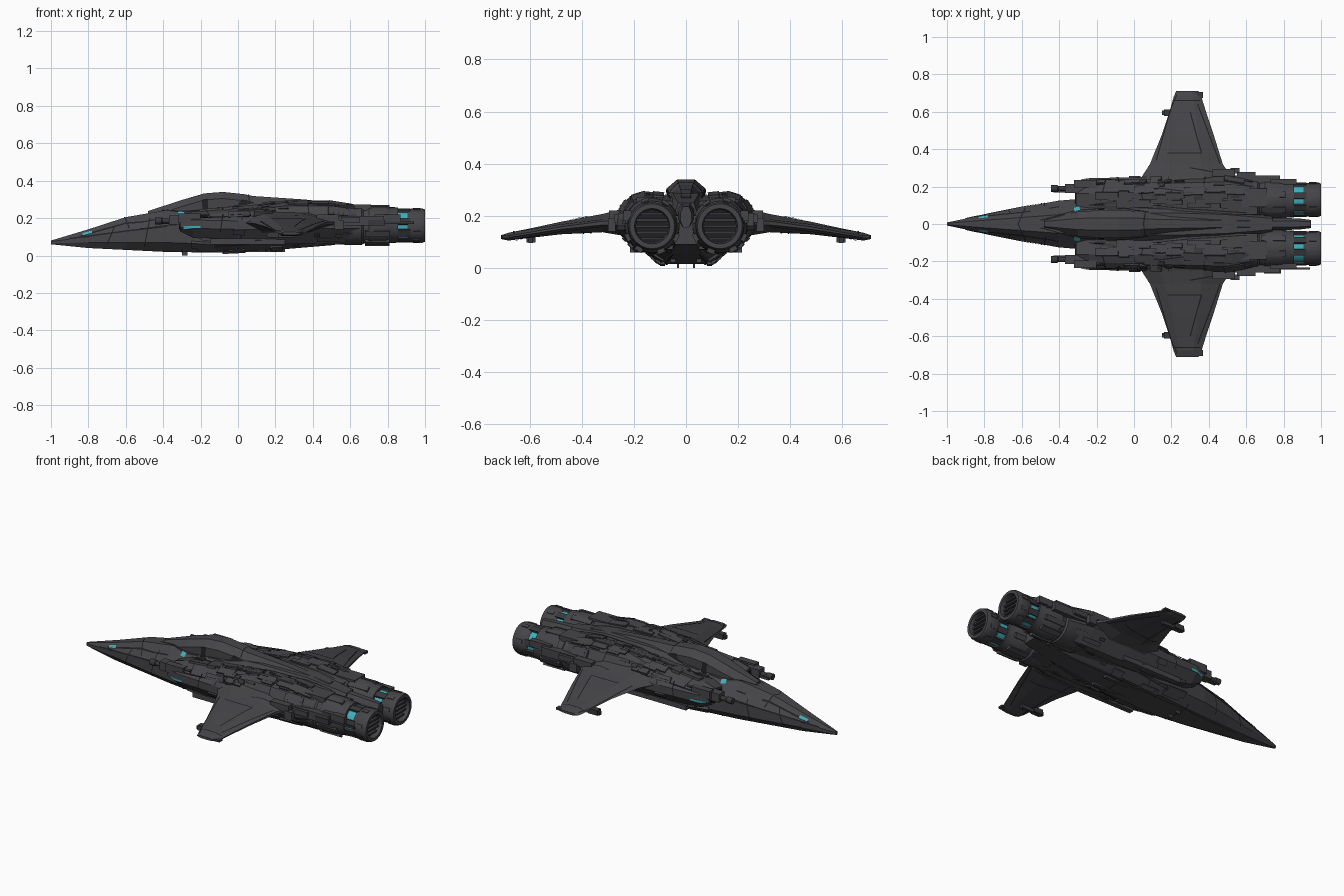
import bpy, bmesh, math, random
from mathutils import Vector, Matrix
from mathutils.bvhtree import BVHTree

random.seed(4)
if "Cube" in bpy.data.objects:
    bpy.data.objects.remove(bpy.data.objects["Cube"], do_unlink=True)


def material(name, rgb):
    m = bpy.data.materials.new(name)
    m.use_nodes = True
    col = (*rgb, 1)
    m.diffuse_color = col
    bsdf = next(n for n in m.node_tree.nodes if n.type == "BSDF_PRINCIPLED")
    bsdf.inputs["Base Color"].default_value = col
    bsdf.inputs["Roughness"].default_value = 0.7
    return m


HULL = material("dark grey hull", (0.06, 0.059, 0.066))
GAP = material("black gap", (0.014, 0.014, 0.016))
METAL = material("charcoal metal", (0.04, 0.04, 0.045))
GLOW = material("teal glow", (0.05, 0.42, 0.5))

skin_verts, skin_faces = [], []      # collected hull skin for placing surface detail


def finish(name, bm, mat, mirror=False, smooth=False, recalc=True):
    if recalc:
        bmesh.ops.recalc_face_normals(bm, faces=bm.faces)
    me = bpy.data.meshes.new(name)
    bm.to_mesh(me)
    bm.free()
    me.materials.append(mat)
    ob = bpy.data.objects.new(name, me)
    bpy.context.collection.objects.link(ob)
    if mirror:
        mod = ob.modifiers.new("mirror", "MIRROR")
        mod.use_axis = (False, True, False)
        mod.use_mirror_merge = False
    if smooth:
        bpy.ops.object.select_all(action="DESELECT")
        ob.select_set(True)
        bpy.context.view_layer.objects.active = ob
        bpy.ops.object.shade_smooth_by_angle(angle=math.radians(35))
    return ob


def loft(name, rings, mat, mirror=False, skin=True):
    bm = bmesh.new()
    rows = [[bm.verts.new(p) for p in ring] for ring in rings]
    n = len(rows[0])
    for a, b in zip(rows, rows[1:]):
        for i in range(n):
            j = (i + 1) % n
            bm.faces.new((a[i], a[j], b[j], b[i]))
    bm.faces.new(rows[0])
    bm.faces.new(rows[-1])
    bmesh.ops.recalc_face_normals(bm, faces=bm.faces)
    if skin:
        bm.verts.index_update()
        base = len(skin_verts)
        skin_verts.extend(v.co.copy() for v in bm.verts)
        skin_faces.extend([base + v.index for v in f.verts] for f in bm.faces)
    return finish(name, bm, mat, mirror)


def lathe(name, profile, y, z, mat, mirror=True, sides=24):
    """Turn (x, radius) pairs about an axis along x."""
    bm = bmesh.new()
    vs = [bm.verts.new((x, y, z + r)) for x, r in profile]
    edges = [bm.edges.new(e) for e in zip(vs, vs[1:])]
    bmesh.ops.spin(bm, geom=vs + edges, cent=(0, y, z), axis=(1, 0, 0),
                   angle=math.tau, steps=sides, use_merge=True)
    bmesh.ops.remove_doubles(bm, verts=bm.verts, dist=0.0001)
    return finish(name, bm, mat, mirror, smooth=True)


def boxes(name, items, mat, mirror=True):
    """Each item is (centre, size) or (centre, size, rotation)."""
    bm = bmesh.new()
    for centre, size, *rot in items:
        r = rot[0].to_4x4() if rot else Matrix()
        bmesh.ops.create_cube(bm, size=1, matrix=Matrix.Translation(centre) @ r
                              @ Matrix.Diagonal((*size, 1)))
    return finish(name, bm, mat, mirror)


# Fuselage: eight-sided sections from the needle nose to the tail
def section(x, w, tw, bw, zb, zl, zu, zt):
    half = [(tw, zt), (w, zu), (w, zl), (bw, zb)]
    return [(x, y, z) for y, z in half] + [(x, -y, z) for y, z in reversed(half)]


loft("fuselage", [section(*s) for s in (
    (-1, .008, .004, .004, .06, .065, .075, .08),
    (-.8, .05, .02, .03, .04, .07, .10, .14),
    (-.6, .09, .035, .05, .03, .07, .13, .205),
    (-.4, .125, .05, .07, .02, .07, .16, .24),
    (-.1, .15, .06, .10, .015, .06, .18, .27),
    (.2, .15, .06, .09, .03, .07, .19, .29),
    (.5, .11, .05, .06, .055, .08, .19, .285),
    (.74, .05, .03, .04, .09, .11, .19, .25))], HULL)

# Canopy running back into the dorsal spine
loft("canopy_and_spine", [section(x, w, w * .45, w, t - .12, t - .08, t - .035, t)
     for x, w, t in ((-.48, .03, .238), (-.3, .066, .297), (-.18, .074, .332),
                     (-.08, .074, .34), (.04, .068, .327), (.08, .058, .318),
                     (.35, .046, .30), (.62, .036, .272))], HULL)
loft("tail_boom", [section(x, w, w * .5, w * .5, z - .04, z - .015, z + .015, z + .04)
     for x, w, z in ((.6, .036, .215), (.88, .03, .2), (.945, .022, .195))], HULL)


# Side nacelles with intakes at the front
def nacelle_ring(x, yi, yo, zb, zm, zt):
    mid = (yi + yo) / 2
    return [(x, *p) for p in ((yi, zt - .01), (mid, zt), (yo - .04, zt - .02),
                              (yo, zm + .025), (yo, zm - .02), (mid + .03, zb), (yi, zb))]


loft("nacelles", [nacelle_ring(*s) for s in (
    (-.31, .10, .225, .13, .17, .215), (-.24, .08, .245, .095, .165, .235),
    (0, .08, .25, .07, .16, .255), (.25, .07, .26, .06, .16, .285),
    (.5, .05, .265, .065, .165, .285), (.66, .05, .235, .07, .165, .265))], HULL, True)
loft("intake_mouths", [nacelle_ring(x, .11, .215, .14, .17, .205) for x in (-.316, -.30)],
     GAP, True, skin=False)


# Wings: swept, drooping and thin towards the tip
def wing_ring(y, front, back, z, t):
    c = back - front
    return [(front, y, z), (front + .2 * c, y, z + t * .5), (front + .7 * c, y, z + t * .5),
            (back, y, z + t * .1), (back, y, z - t * .1),
            (front + .7 * c, y, z - t * .5), (front + .2 * c, y, z - t * .5)]


loft("wings", [wing_ring(*s) for s in (
    (.18, -.02, .53, .175, .15), (.25, .04, .52, .175, .10), (.32, .085, .475, .172, .07),
    (.48, .15, .425, .153, .048), (.6, .19, .385, .133, .036), (.68, .212, .36, .12, .03),
    (.71, .225, .345, .118, .014))], HULL, True)
boxes("wing_pods", [((.19, .595, .112), (.06, .035, .03)), ((.165, .595, .108), (.03, .022, .02)),
                    ((.25, .595, .11), (.1, .018, .03)), ((.35, .69, .12), (.04, .03, .012))],
      METAL)

# Engines: barrel, glowing throat, nozzle and grille
EY, EZ = .13, .16
lathe("engine_barrels", [(.5, 0), (.5, .09), (.58, .108), (.66, .108), (.67, .1), (.69, .1),
      (.7, .107), (.79, .105), (.81, .097), (.855, .094), (.86, 0)], EY, EZ + .003, HULL)
lathe("glow_bands", [(.85, 0), (.85, .08), (.915, .08), (.915, 0)], EY, EZ, GLOW)
lathe("nozzles", [(.905, 0), (.905, .082), (.925, .09), (.985, .092), (1, .086), (1, .068),
      (.955, .062), (.955, 0)], EY, EZ, HULL)
lathe("nozzle_throats", [(.957, 0), (.957, .061), (.953, .061)], EY, EZ, GAP)
slats = []
for k in range(-2, 3):
    dz = k * .024
    slats.append(((.972, EY, EZ + dz), (.02, 2 * math.sqrt(.064 ** 2 - dz * dz), .010)))
boxes("grille_slats", slats, METAL)

# Clamps bridging the glow band and ribs around the barrels
clamps, ribs = [], []
for deg in (15, 75, 120, 165, 205, 250, 300, 335):
    a = math.radians(deg)
    rot = Matrix.Rotation(a, 3, "X")
    out = Vector((0, math.cos(a), math.sin(a)))
    clamps.append((Vector((.885, EY, EZ)) + out * .08, (.075, .02, .034), rot))
    ribs.append((Vector((.745, EY, EZ)) + out * .102, (.13, .016, .03), rot))
    ribs.append((Vector((.955, EY, EZ)) + out * .088, (.04, .012, .02), rot))
boxes("nozzle_clamps", clamps, METAL)
boxes("engine_ribs", ribs, HULL)
boxes("engine_side_packs", [((.66, .24, .185), (.24, .04, .05)), ((.6, .262, .19), (.1, .03, .03)),
      ((.54, .285, .165), (.05, .03, .05)), ((.8, .225, .2), (.14, .03, .04)),
      ((.63, .14, .255), (.16, .1, .035)), ((.48, .275, .2), (.12, .04, .04))], HULL)
boxes("service_rod", [((.85, -.238, .175), (.18, .01, .012)),
                      ((.74, -.25, .175), (.09, .03, .03))], METAL, mirror=False)

# Guns beside the intakes
lathe("gun_barrels", [(-.445, 0), (-.445, .018), (-.41, .018), (-.405, .013), (-.36, .013),
      (-.355, .02), (-.25, .02), (-.25, 0)], .19, .185, METAL, sides=12)
boxes("gun_housings", [((-.3, .19, .19), (.14, .05, .05)), ((-.26, .215, .2), (.12, .04, .05)),
                       ((-.38, .175, .175), (.1, .014, .014))], HULL)
boxes("belly_fittings", [((-.285, .03, .012), (.03, .008, .024)), ((.1, .05, .03), (.3, .02, .02)),
                         ((.05, .2, .075), (.4, .03, .03))], HULL)

# Surface detail is dropped onto the hull skin by casting rays
tree = BVHTree.FromPolygons(skin_verts, skin_faces)
CASTS = {"top": (lambda a, b: (a, b, 1), (0, 0, -1)),
         "under": (lambda a, b: (a, b, -1), (0, 0, 1)),
         "side": (lambda a, b: (a, 1, b), (0, -1, 0))}


def drop(view, a, b):
    place, ray = CASTS[view]
    hit, normal, _, _ = tree.ray_cast(Vector(place(a, b)), Vector(ray))
    if hit and normal.dot(Vector(ray)) > 0:
        normal = -normal
    return hit, normal


def ribbons(name, view, paths, width, mat, lift=.003):
    """Thin strips following the skin along plan or side paths."""
    bm = bmesh.new()
    for path in paths:
        for p, q in zip(path, path[1:]):
            p, q = Vector(p), Vector(q)
            side = (q - p).orthogonal().normalized() * width / 2
            steps = max(1, int((q - p).length / .015))
            last = None
            for i in range(steps + 1):
                c = p.lerp(q, i / steps)
                hits = [drop(view, *(c + s)) for s in (side, -side)]
                if any(h[0] is None for h in hits):
                    last = None
                    continue
                pair = [h + n * lift for h, n in hits]
                if last and all((u - v).length < .04 for u, v in zip(pair, last)):
                    quad = [last[0], last[1], pair[1], pair[0]]
                    bm.faces.new([bm.verts.new(v) for v in quad])
                last = pair
    return finish(name, bm, mat, True, recalc=False)


ribbons("upper_panel_lines", "top", [
    [(-.5, .02), (-.3, .073), (-.05, .08), (.08, .062)], [(.05, 0), (.06, .06)],
    [(-.84, .035), (-.6, .06), (-.4, .09)], [(-.62, 0), (-.58, .085)],
    [(-.24, .1), (-.05, .13), (.06, .2), (.3, .17), (.5, .2)], [(.1, .1), (.3, .08), (.6, .06)],
    [(-.18, .12), (-.15, .24)], [(.05, .12), (.02, .25)], [(.35, .1), (.38, .25)],
    [(.12, .34), (.2, .62), (.23, .69)], [(.18, .38), (.36, .38), (.3, .6)],
    [(.46, .32), (.34, .64)], [(.3, .3), (.47, .27)], [(.21, .66), (.37, .66)]], .006, GAP)
ribbons("lower_panel_lines", "under", [
    [(-.7, .025), (-.3, .07), (.1, .08), (.5, .05)], [(-.3, 0), (-.3, .1)], [(.15, 0), (.15, .1)],
    [(-.2, .13), (.1, .15), (.5, .15)], [(0, .12), (.02, .24)], [(.46, .32), (.34, .64)],
    [(.14, .36), (.4, .4)], [(.2, .3), (.24, .66)]], .006, GAP)
ribbons("flank_panel_lines", "side", [
    [(-.9, .09), (-.6, .13), (-.38, .155)], [(-.7, .06), (-.66, .15)], [(-.5, .05), (-.47, .2)],
    [(-.2, .2), (.04, .21)], [(-.1, .09), (-.08, .22)]], .006, GAP)

# Small teal lights on the nose, canopy sides and intakes
ribbons("nose_lights", "side", [[(-.83, .112), (-.78, .125)]], .012, GLOW, .004)
ribbons("canopy_lights", "top", [[(-.32, .075), (-.29, .082)]], .018, GLOW, .004)
ribbons("intake_lights", "side", [[(-.29, .152), (-.2, .152)]], .012, GLOW, .004)

# Raised armour plates and small fittings scattered over the skin
for name, count, mat, thick in (("armour_plates", 46, HULL, .016), ("small_fittings", 40, METAL, .012)):
    items = []
    for i in range(count):
        view = "under" if i % 4 == 0 else "top"
        x, y = random.uniform(-.2, .62), random.uniform(.09, .24)
        hit, n = drop(view, x, y)
        if hit is None or n.z * (1 if view == "top" else -1) < .5:
            continue
        along = Vector((1, 0, 0))
        along = (along - n * along.dot(n)).normalized()
        rot = Matrix((along, n.cross(along), n)).transposed()
        scale = 1 if mat is HULL else .5
        size = (random.uniform(.05, .13) * scale, random.uniform(.02, .045) * scale, thick)
        items.append((hit, size, rot))
    boxes(name, items, mat)
